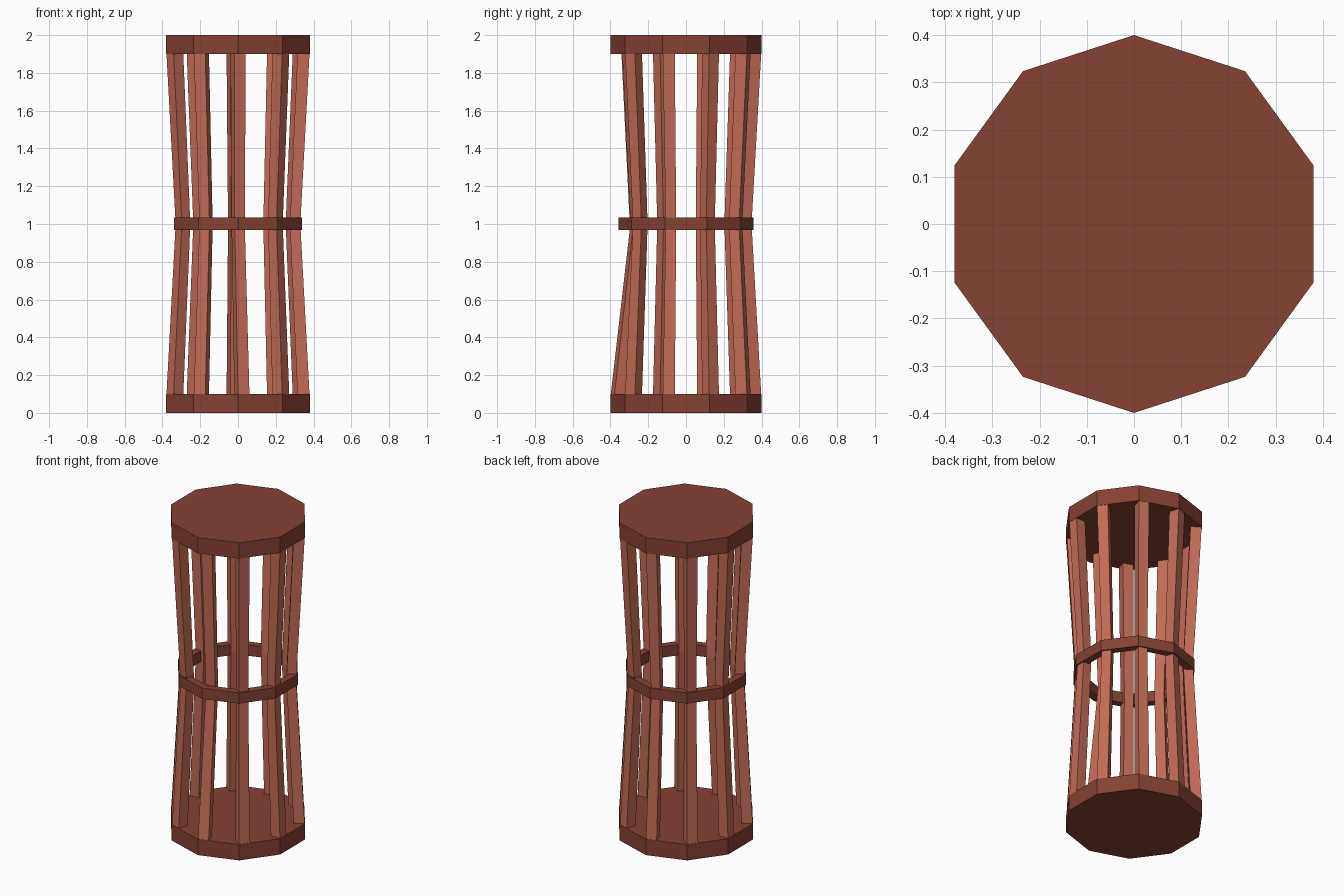
import bpy, bmesh, math
from mathutils import Vector

if "Cube" in bpy.data.objects:
    bpy.data.objects.remove(bpy.data.objects["Cube"])

SIDES = 10


def material(name, colour):
    m = bpy.data.materials.new(name)
    m.use_nodes = True
    m.diffuse_color = colour
    m.node_tree.nodes["Principled BSDF"].inputs["Base Color"].default_value = colour
    return m


dark_wood = material("dark red brown", (0.235, 0.054, 0.036, 1))
light_wood = material("light red brown", (0.54, 0.145, 0.095, 1))


def corner(i, radius=1.0):
    a = -math.pi / 2 + math.tau * i / SIDES
    return Vector((radius * math.cos(a), radius * math.sin(a), 0))


def loft(name, loops, mat, caps=True, closed=False):
    """Skin a list of equal-length closed loops."""
    bm = bmesh.new()
    rows = [[bm.verts.new(p) for p in loop] for loop in loops]
    pairs = list(zip(rows, rows[1:]))
    if closed:
        pairs.append((rows[-1], rows[0]))
    for a, b in pairs:
        for j in range(len(a)):
            k = (j + 1) % len(a)
            bm.faces.new((a[j], a[k], b[k], b[j]))
    if caps:
        bm.faces.new(rows[0][::-1])
        bm.faces.new(rows[-1])
    bmesh.ops.recalc_face_normals(bm, faces=bm.faces)
    mesh = bpy.data.meshes.new(name)
    bm.to_mesh(mesh)
    bm.free()
    mesh.materials.append(mat)
    ob = bpy.data.objects.new(name, mesh)
    bpy.context.collection.objects.link(ob)
    return ob


def polygon(radius, z):
    return [corner(i, radius) + Vector((0, 0, z)) for i in range(SIDES)]


# End plates
loft("bottom_plate", [polygon(0.4, 0), polygon(0.4, 0.1)], dark_wood)
loft("top_plate", [polygon(0.4, 1.9), polygon(0.4, 2)], dark_wood)

# Open ring around the waist
loft("middle_ring", [polygon(0.357, 0.967), polygon(0.357, 1.035),
                     polygon(0.31, 1.035), polygon(0.31, 0.967)],
     dark_wood, caps=False, closed=True)


# Square bars lying along one side of each corner, pinched at the waist
def bar_section(i, radius, z, shift):
    c = corner(i)
    along = (corner(i + 1) - c).normalized() * 0.16
    inward = Vector((-along.y, along.x, 0))
    shape = [c, c + along, c + along + inward, c + inward]
    return [(p + inward * shift) * radius + Vector((0, 0, z)) for p in shape]


for i in range(SIDES):
    # The front bar leans inward above its foot
    shift = 1 if i == 0 else 0
    loft("bar_%d" % (i + 1), [bar_section(i, 0.398, 0.1, 0),
                              bar_section(i, 0.347, 1.0, shift),
                              bar_section(i, 0.398, 1.9, shift)], light_wood)
